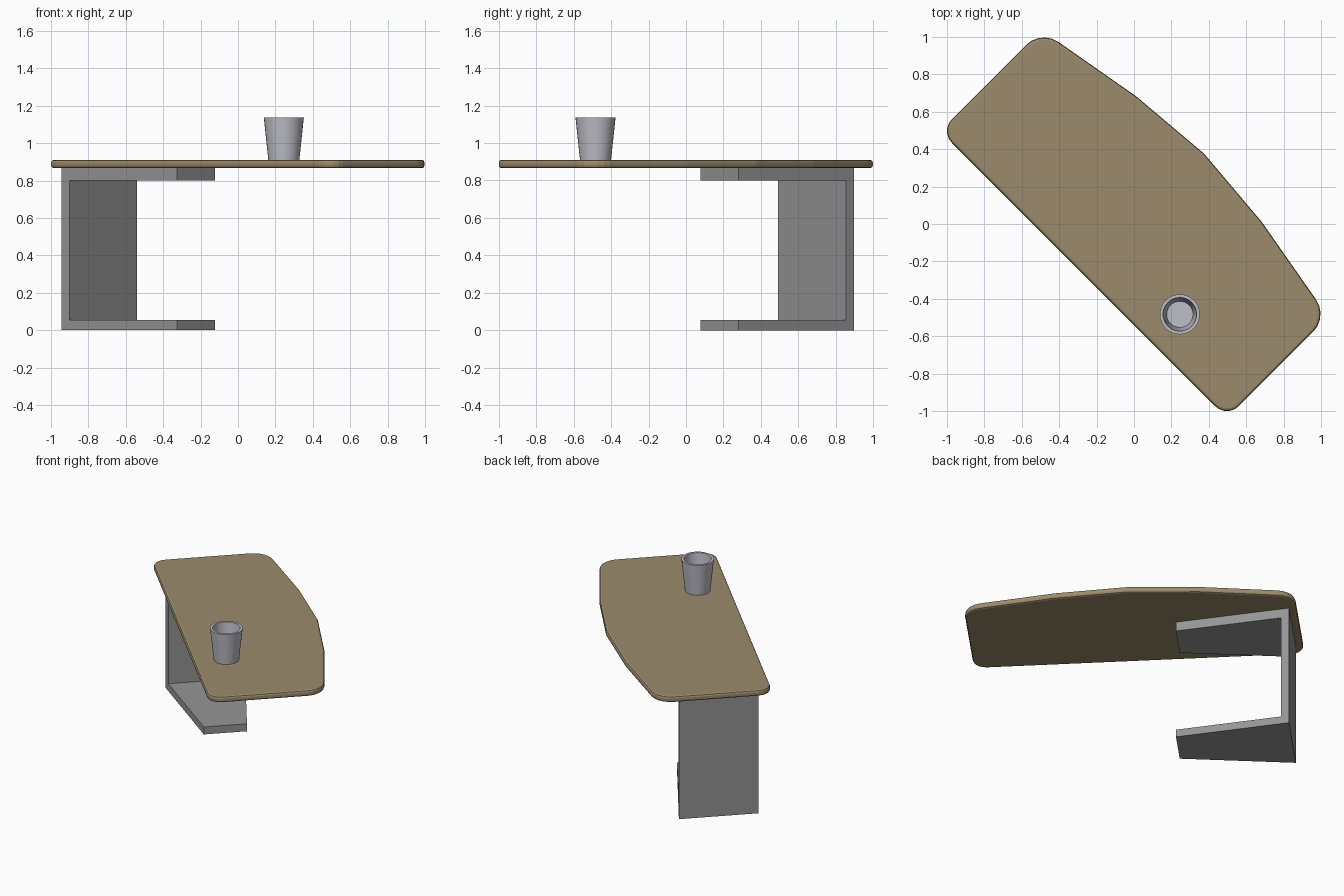
import bpy, bmesh, math
from mathutils import Matrix

if "Cube" in bpy.data.objects:
    bpy.data.objects.remove(bpy.data.objects["Cube"])

# Desk frame: u runs along the desk, v across it, turned 45 degrees on the ground
TURN = Matrix.Rotation(-math.pi / 4, 4, 'Z')


def material(name, rgb):
    m = bpy.data.materials.new(name)
    m.diffuse_color = (*rgb, 1)
    m.use_nodes = True
    m.node_tree.nodes["Principled BSDF"].inputs["Base Color"].default_value = m.diffuse_color
    return m


def finish(bm, name, mat=None, smooth=None):
    bmesh.ops.recalc_face_normals(bm, faces=bm.faces)
    me = bpy.data.meshes.new(name)
    bm.to_mesh(me)
    bm.free()
    ob = bpy.data.objects.new(name, me)
    bpy.context.collection.objects.link(ob)
    if mat:
        me.materials.append(mat)
    if smooth:
        bpy.ops.object.select_all(action='DESELECT')
        ob.select_set(True)
        bpy.context.view_layer.objects.active = ob
        bpy.ops.object.shade_smooth_by_angle(angle=math.radians(smooth))
    return ob


def prism(lower, upper):
    """Solid between two matching loops of 3D points."""
    bm = bmesh.new()
    a = [bm.verts.new(p) for p in lower]
    b = [bm.verts.new(p) for p in upper]
    n = len(a)
    bm.faces.new(a)
    bm.faces.new(b)
    for i in range(n):
        j = (i + 1) % n
        bm.faces.new((a[i], a[j], b[j], b[i]))
    bmesh.ops.recalc_face_normals(bm, faces=bm.faces)
    return bm


# Table top: straight on one long side, faceted arc on the other
half = [(1.085, -0.382), (1.085, 0.383), (0.475, 0.491)]
outline = half + [(0, 0.531)] + [(-u, v) for u, v in reversed(half)]
Z0, Z1 = 0.866, 0.91
bm = prism([(u, v, Z0) for u, v in outline], [(u, v, Z1) for u, v in outline])


def corner_edges(front):
    return [e for e in bm.edges
            if abs(e.verts[0].co.z - e.verts[1].co.z) > 0.01
            and all(abs(abs(w.co.x) - 1.085) < 1e-4 and (w.co.y < 0) == front for w in e.verts)]


for front, size in ((True, 0.09), (False, 0.11)):
    bmesh.ops.bevel(bm, geom=corner_edges(front), offset=size, offset_type='OFFSET',
                    segments=5, profile=0.5, affect='EDGES')
# soft rim
rim = [e for e in bm.edges if abs(e.verts[0].co.z - e.verts[1].co.z) < 1e-5]
bmesh.ops.bevel(bm, geom=rim, offset=0.014, segments=2, profile=0.5, affect='EDGES')
bm.transform(TURN)
finish(bm, "table_top", material("tan_wood", (0.33, 0.26, 0.15)))

# C-shaped stand, tapering toward the open end
section = [(-1.038, 0), (-0.285, 0), (-0.285, 0.054), (-0.985, 0.054),
           (-0.985, 0.80), (-0.285, 0.80), (-0.285, 0.867), (-1.038, 0.867)]


def stand_side(sign):
    return [(u, -0.0335 + sign * (0.1435 - 0.16 * (u + 0.285)), z) for u, z in section]


bm = prism(stand_side(-1), stand_side(1))
bm.transform(TURN)
finish(bm, "stand", material("stand_grey", (0.3, 0.3, 0.3)))

# Hollow tapered cup
profile = [(0.083, 0.91), (0.107, 1.137), (0.09, 1.137), (0.07, 0.93)]
SIDES = 32
bm = bmesh.new()
rings = [[bm.verts.new((r * math.cos(2 * math.pi * i / SIDES),
                        r * math.sin(2 * math.pi * i / SIDES), z)) for i in range(SIDES)]
         for r, z in profile]
for a, b in zip(rings, rings[1:]):
    for i in range(SIDES):
        j = (i + 1) % SIDES
        bm.faces.new((a[i], a[j], b[j], b[i]))
bm.faces.new(rings[0])
bm.faces.new(rings[-1])
bm.transform(Matrix.Translation((0.245, -0.483, 0)))
finish(bm, "cup", material("cup_grey", (0.52, 0.52, 0.58)), smooth=40)
